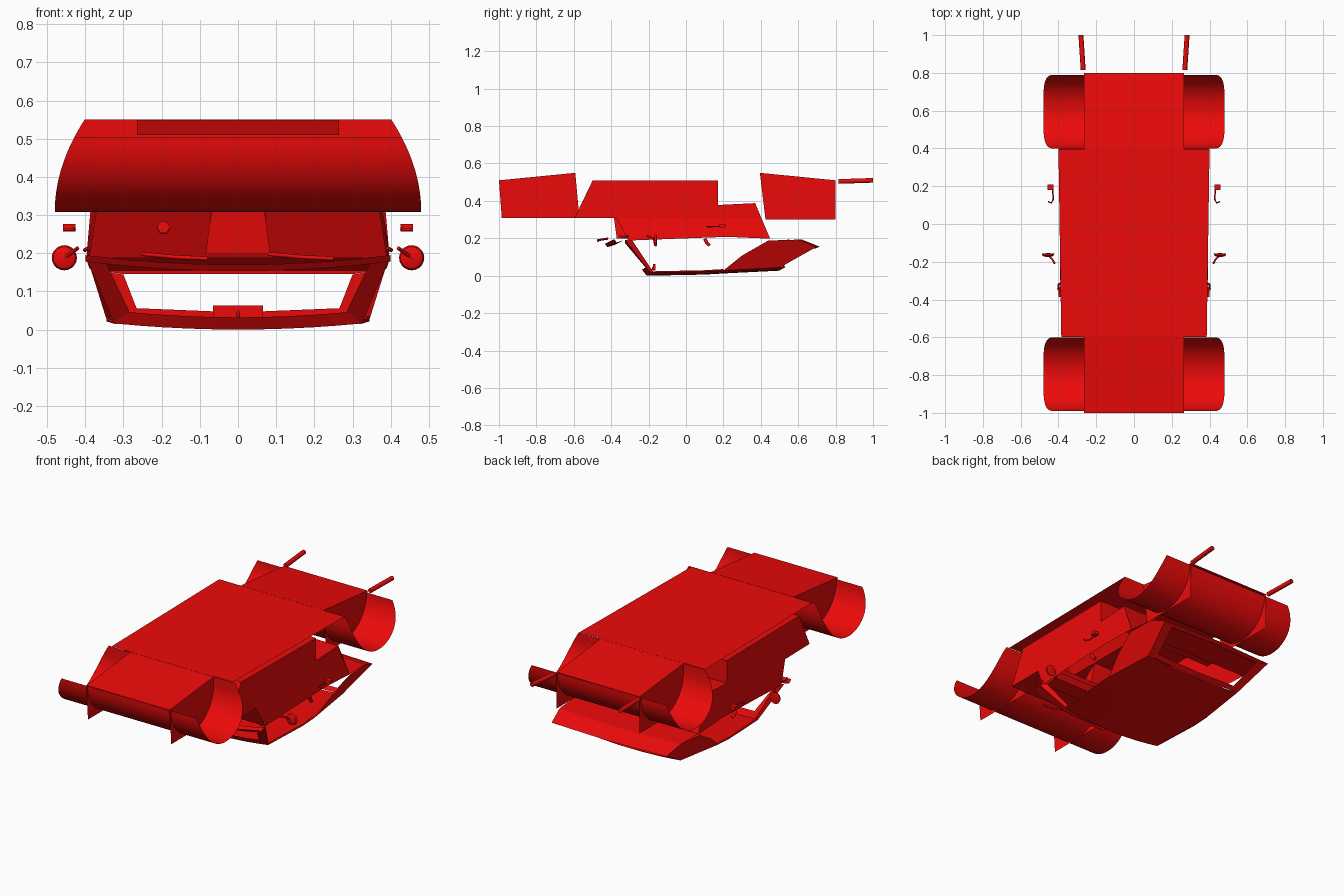
import bpy, math
from mathutils import Vector

red = bpy.data.materials.new("red_paint")
red.diffuse_color = (0.85, 0.003, 0.003, 1)


def make(name, verts, faces, smooth=False):
    me = bpy.data.meshes.new(name)
    me.from_pydata([tuple(v) for v in verts], [], faces)
    me.update()
    ob = bpy.data.objects.new(name, me)
    bpy.context.collection.objects.link(ob)
    me.materials.append(red)
    if smooth:
        bpy.ops.object.select_all(action='DESELECT')
        ob.select_set(True)
        bpy.context.view_layer.objects.active = ob
        bpy.ops.object.shade_smooth_by_angle(angle=math.radians(40))
    return ob


def loft(name, rows, smooth=False):
    """Skin a sheet over rows of points that all have the same length."""
    n = len(rows[0])
    verts = [p for r in rows for p in r]
    faces = [(i * n + j, i * n + j + 1, (i + 1) * n + j + 1, (i + 1) * n + j)
             for i in range(len(rows) - 1) for j in range(n - 1)]
    return make(name, verts, faces, smooth)


def panel(name, pts):
    return make(name, pts, [tuple(range(len(pts)))])


def flip(pts):
    return [(-p[0], p[1], p[2]) for p in pts]


def both(name, fn, pts, *args):
    fn(name + "_right", pts, *args)
    fn(name + "_left", flip(pts), *args)


def rod(name, pts, r, sides=8):
    """Round bar following a path."""
    cu = bpy.data.curves.new(name, 'CURVE')
    cu.dimensions = '3D'
    cu.bevel_depth = r
    cu.bevel_resolution = max(0, sides // 4 - 1)
    cu.use_fill_caps = True
    sp = cu.splines.new('POLY')
    sp.points.add(len(pts) - 1)
    for q, p in zip(sp.points, pts):
        q.co = (*p, 1)
    cu.materials.append(red)
    bpy.context.collection.objects.link(bpy.data.objects.new(name, cu))


def box(name, c, s):
    v = [(c[0] + s[0] / 2 * a, c[1] + s[1] / 2 * b, c[2] + s[2] / 2 * d)
         for a in (-1, 1) for b in (-1, 1) for d in (-1, 1)]
    make(name, v, [(0, 1, 3, 2), (4, 6, 7, 5), (0, 4, 5, 1), (2, 3, 7, 6), (0, 2, 6, 4), (1, 5, 7, 3)])


# wheel wells: full-width trough, side plates, sloping lid
def wheel_well(name, yc, d, plate):
    # d = direction from the well towards the cabin
    r = 0.195
    prof = [(yc - d * r * math.cos(math.pi * i / 28), 0.505 - r * math.sin(math.pi * i / 28))
            for i in range(29)]
    prof += [(yc + d * r, 0.53), (yc + d * r, 0.552)]

    def end(z):
        return 0.48 - 0.08 * ((z - 0.31) / 0.245) ** 2
    rows = [[(end(z) * t, y, z) for t in (-1, -0.58, 0, 0.58, 1)] for y, z in prof]
    loft(name + "_trough", rows, True)
    side = [(0.265, y, z) for y, z in plate]
    both(name + "_plate", panel, side)
    loft(name + "_lid", [flip(side[:2]), side[:2]])


wheel_well("front_well", -0.795, 1, [(-1.0, 0.512), (-0.592, 0.552), (-0.57, 0.31), (-0.985, 0.31)])
wheel_well("rear_well", 0.595, -1, [(0.8, 0.512), (0.395, 0.552), (0.425, 0.302), (0.8, 0.302)])

# flat underbody sheet joining the two wells
panel("underbody", [(-0.385, -0.597, 0.552), (0.385, -0.597, 0.552), (0.4, 0.398, 0.552), (-0.4, 0.398, 0.552)])


# cabin tub: floor and bulkhead profile swept across the width
def half_width(y, z):
    rear = 0.01 * min(1, max(0, (y + 0.5) / 0.8))
    return 0.37 + rear + 0.018 * min(1, max(0, (0.31 - z) / 0.12))


prof = [(-0.31, 0.19), (-0.37, 0.31), (-0.595, 0.312), (-0.5, 0.51), (0.17, 0.51),
        (0.17, 0.38), (0.37, 0.39), (0.45, 0.2)]
loft("floor_and_bulkheads", [[(-half_width(y, z), y, z), (half_width(y, z), y, z)] for y, z in prof])

# door and side trim: upper part with a splayed lower band
P = lambda y, z: (half_width(y, z), y, z)
both("side_trim_upper", panel, [P(-0.37, 0.31), P(-0.595, 0.312), P(-0.5, 0.51), P(0.17, 0.51),
                                P(0.17, 0.38), P(0.37, 0.39), P(0.403, 0.31)])
both("side_trim_lower", panel, [P(-0.37, 0.31), P(0.403, 0.31), P(0.45, 0.2), P(0.22, 0.21),
                                P(-0.05, 0.2), P(-0.31, 0.19)])

# transmission tunnel and console under the floor sheet
tun = [(-0.11, 0.51), (-0.07, 0.42), (0.07, 0.42), (0.11, 0.51)]
loft("tunnel", [[(x, y, z) for x, z in tun] for y in (-0.45, 0.17)])
loft("console", [[(-0.07, -0.385, 0.31), (0.07, -0.385, 0.31)],
                 [(-0.085, -0.37, 0.2), (0.085, -0.37, 0.2)],
                 [(-0.085, -0.28, 0.2), (0.085, -0.28, 0.2)],
                 [(-0.07, -0.25, 0.42), (0.07, -0.25, 0.42)]])
both("console_side", panel, [(0.07, -0.385, 0.31), (0.085, -0.37, 0.2), (0.085, -0.28, 0.2), (0.07, -0.25, 0.42)])

# dashboard, cowl and wipers
loft("dashboard", [[(s * 0.37, y, z) for s in (-1, 1)] for y, z in
                   [(-0.31, 0.195), (-0.22, 0.2), (-0.2, 0.23), (-0.23, 0.28), (-0.36, 0.3)]])
rows = []
for dy, dz in ((0, 0), (-0.04, -0.012), (-0.055, 0.005)):
    rows.append([(0.4 * t, -0.33 + dy - 0.05 * (1 - t * t), 0.192 + dz - 0.025 * (1 - t * t))
                 for t in [i / 6 - 1 for i in range(13)]])
loft("cowl", rows, True)
for x0, x1 in ((-0.25, -0.08), (0.08, 0.25)):
    rod("wiper", [(x0, -0.42, 0.2), ((x0 + x1) / 2, -0.47, 0.192), (x1, -0.47, 0.188)], 0.006)

# steering column and wheel
rod("steering_column", [(-0.195, -0.375, 0.27), (-0.195, -0.15, 0.26)], 0.017, 8)
rod("steering_wheel", [(-0.195 + 0.085 * math.cos(i * math.pi / 12), -0.14,
                        0.27 + 0.06 * math.sin(i * math.pi / 12)) for i in range(25)], 0.007)

# roof, slightly crowned
rows = []
for y, w, z in ((-0.19, 0.325, 0.018), (0.1, 0.345, 0.024), (0.2, 0.345, 0.03), (0.5, 0.315, 0.045)):
    rows.append([(w * t, y - (0.02 * (1 - t * t) if y < 0 else 0), z - 0.016 * (1 - t * t))
                 for t in [i / 5 - 1 for i in range(11)]])
roof = loft("roof", rows, True)
low = min(v.co.z for v in roof.data.vertices)

# windscreen frame
both("front_pillar", panel, [(0.398, -0.325, 0.192), (0.325, -0.19, 0.018), (0.285, -0.22, 0.05), (0.345, -0.325, 0.175)])
both("front_pillar_return", panel, [(0.398, -0.325, 0.192), (0.325, -0.19, 0.018), (0.315, -0.175, 0.022), (0.375, -0.29, 0.195)])
head = [i / 5 - 1 for i in range(11)]
loft("windscreen_header", [[(0.325 * t, -0.19 - 0.02 * (1 - t * t), 0.018 - 0.016 * (1 - t * t)) for t in head],
                           [(0.29 * t, -0.215 - 0.02 * (1 - t * t), 0.048 - 0.014 * (1 - t * t)) for t in head]])
both("roof_rail", rod, [(0.32, -0.19, 0.021), (0.34, 0.1, 0.027), (0.34, 0.2, 0.033)], 0.005)

# rear quarters, rear window frame and parcel shelf
both("rear_quarter", panel, [(0.345, 0.2, 0.03), (0.37, 0.3, 0.11), (0.395, 0.44, 0.19)
                             , (0.385, 0.6, 0.195), (0.365, 0.7, 0.157), (0.315, 0.5, 0.045)])
both("rear_pillar", panel, [(0.315, 0.5, 0.045), (0.365, 0.7, 0.157), (0.3, 0.68, 0.146), (0.265, 0.52, 0.056)])
loft("rear_header", [[(-0.315, 0.5, 0.045), (0, 0.5, 0.03), (0.315, 0.5, 0.045)],
                     [(-0.27, 0.525, 0.058), (0, 0.53, 0.047), (0.27, 0.525, 0.058)]])
loft("parcel_shelf", [[(-w, y, z), (0, y + b, z), (w, y, z)] for w, y, z, b in
                      ((0.395, 0.45, 0.2, 0), (0.385, 0.6, 0.195, 0.02), (0.365, 0.7, 0.157, 0.015),
                       (0.3, 0.68, 0.147, 0.01))])

# rear-view mirror
box("inside_mirror", (0, -0.17, 0.048), (0.13, 0.015, 0.034))
rod("inside_mirror_stem", [(0, -0.19, 0.01), (0, -0.175, 0.05)], 0.004)

# round door mirrors: shallow dome on a stalk
for s, nm in ((1, "right"), (-1, "left")):
    rows = [[(s * 0.455 + r * math.cos(a * math.pi / 10), y, 0.19 + r * math.sin(a * math.pi / 10))
             for a in range(21)]
            for r, y in ((0.001, -0.175), (0.018, -0.173), (0.029, -0.168), (0.033, -0.157), (0.001, -0.154))]
    loft("door_mirror_" + nm, rows, True)
both("mirror_stalk", rod, [(0.455, -0.165, 0.19), (0.43, -0.19, 0.208), (0.42, -0.21, 0.215)], 0.005)

# door handles and inner pulls
for s in (-1, 1):
    box("door_handle", (s * 0.442, 0.195, 0.269), (0.032, 0.03, 0.02))
both("handle_hook", rod, [(0.43, 0.19, 0.266), (0.428, 0.13, 0.264), (0.437, 0.112, 0.264), (0.455, 0.118, 0.264)], 0.004)
both("door_pull", rod, [(0.385, -0.31, 0.215), (0.4, -0.32, 0.21), (0.402, -0.345, 0.21), (0.392, -0.355, 0.215)], 0.005)
both("window_crank", rod, [(0.385, 0.1, 0.2), (0.385, 0.11, 0.18), (0.38, 0.125, 0.165)], 0.01)

# twin exhaust pipes
both("exhaust_pipe", rod, [(0.269, 0.815, 0.506), (0.281, 1.0, 0.512)], 0.013, 16)

# sit the lowest point on the ground
for o in bpy.data.objects:
    o.location = Vector((0, 0, -low))
